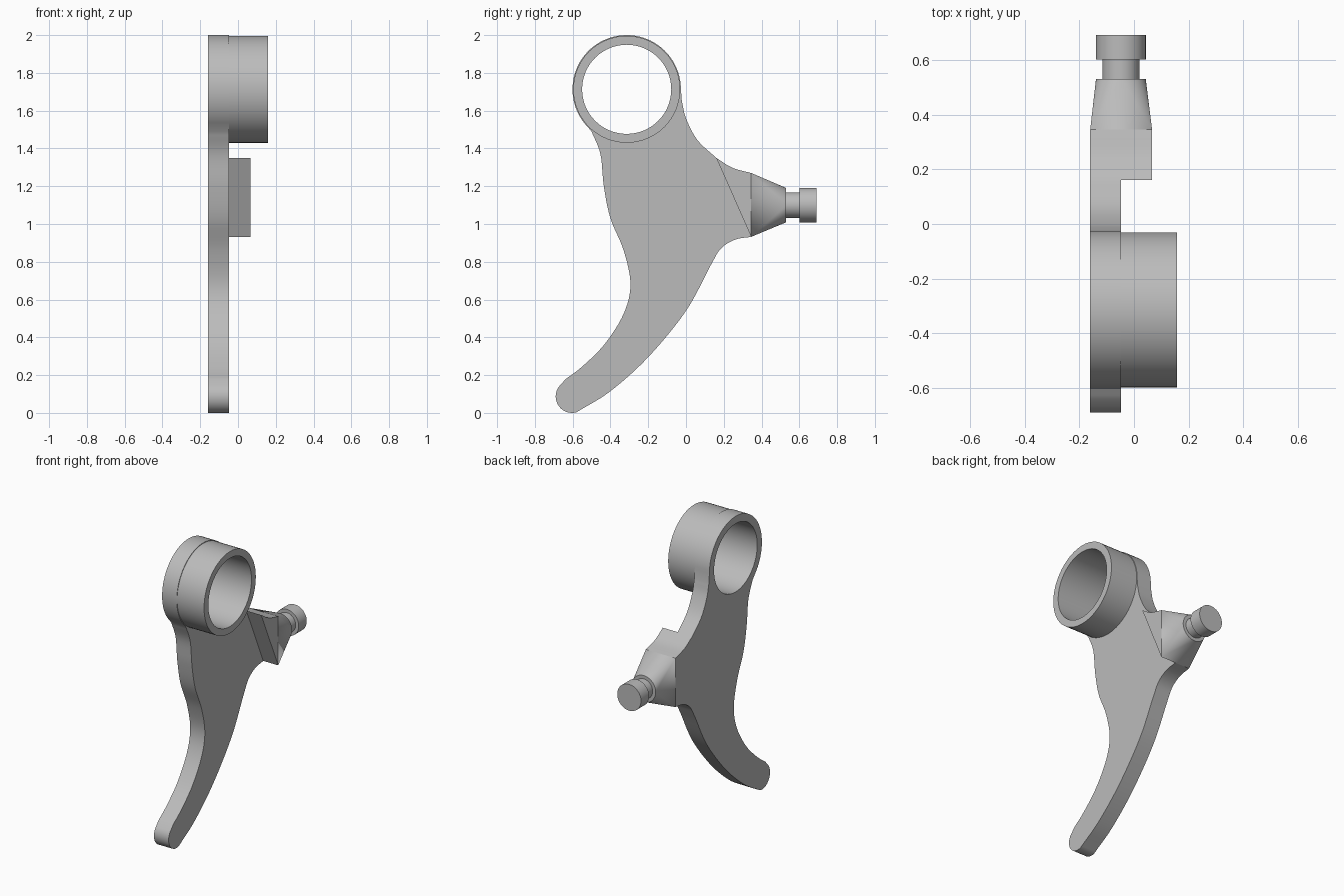
import bpy, bmesh
from math import sin, cos, pi, radians
from mathutils import Vector

cube = bpy.data.objects.get("Cube")
if cube:
    bpy.data.objects.remove(cube, do_unlink=True)

GREY = (0.5, 0.5, 0.5, 1)
metal = bpy.data.materials.new("plain grey")
metal.use_nodes = True
metal.diffuse_color = GREY
metal.node_tree.nodes["Principled BSDF"].inputs["Base Color"].default_value = GREY

BACK, FACE, BLOCK, RIM = -0.16, -0.048, 0.066, 0.158   # x levels
HUB = Vector((-0.314, 1.713))                          # ring centre in (y, z)
AXIS_X, AXIS_Z = -0.048, 1.1                           # peg axis


def finish(bm, name):
    bmesh.ops.recalc_face_normals(bm, faces=bm.faces)
    mesh = bpy.data.meshes.new(name)
    bm.to_mesh(mesh)
    bm.free()
    mesh.materials.append(metal)
    obj = bpy.data.objects.new(name, mesh)
    bpy.context.collection.objects.link(obj)
    bpy.ops.object.select_all(action="DESELECT")
    obj.select_set(True)
    bpy.context.view_layer.objects.active = obj
    bpy.ops.object.shade_smooth_by_angle(angle=radians(30))
    return obj


def arc(centre, r, start, end, n):
    angles = [radians(start + (end - start) * i / n) for i in range(n + 1)]
    return [Vector((centre[0] + r * cos(a), centre[1] + r * sin(a))) for a in angles]


def spline(points, steps=6):
    """Smooth curve through the points."""
    p = [Vector(q) for q in points]
    p = [2 * p[0] - p[1]] + p + [2 * p[-1] - p[-2]]
    out = []
    for a, b, c, d in zip(p, p[1:], p[2:], p[3:]):
        for i in range(steps):
            t = i / steps
            out.append(0.5 * (2 * b + (c - a) * t + (2 * a - 5 * b + 4 * c - d) * t**2
                              + (3 * b - a - 3 * c + d) * t**3))
    return out + [p[-2]]


def slab(name, loops, x0, x1):
    """Extrude side-view outlines (later loops are holes) along x."""
    bm = bmesh.new()
    for loop in loops:
        vs = [bm.verts.new((x0, p[0], p[1])) for p in loop]
        for a, b in zip(vs, vs[1:] + vs[:1]):
            bm.edges.new((a, b))
    bmesh.ops.triangle_fill(bm, edges=bm.edges[:], use_beauty=True)
    res = bmesh.ops.extrude_face_region(bm, geom=bm.faces[:])
    moved = [v for v in res["geom"] if isinstance(v, bmesh.types.BMVert)]
    bmesh.ops.translate(bm, verts=moved, vec=(x1 - x0, 0, 0))
    return finish(bm, name)


def lathe(name, profile, place, n=64, closed=False):
    """Turn (radius, distance) pairs about an axis given by place()."""
    bm = bmesh.new()
    rings = [[bm.verts.new(place(r * cos(2 * pi * i / n), r * sin(2 * pi * i / n), d))
              for i in range(n)] for r, d in profile]
    pairs = list(zip(rings, rings[1:]))
    if closed:
        pairs.append((rings[-1], rings[0]))
    else:
        bm.faces.new(rings[0])
        bm.faces.new(rings[-1])
    for a, b in pairs:
        for i in range(n):
            j = (i + 1) % n
            bm.faces.new((a[i], a[j], b[j], b[i]))
    return finish(bm, name)


# Lever plate outline, clockwise from the ring
shoulder = spline([(0.16, 1.35), (0.245, 1.298), (0.345, 1.27)])
outline = arc(HUB, 0.287, 218, 0, 48)
outline += spline([(-0.022, 1.65), (0.0, 1.56), (0.06, 1.445), (0.16, 1.35)])[:-1]
outline += shoulder
outline += spline([(0.345, 0.932), (0.26, 0.917), (0.185, 0.87), (0.13, 0.78),
                   (0.0, 0.54), (-0.2, 0.295), (-0.4, 0.115), (-0.565, 0.012)])
outline += arc((-0.603, 0.087), 0.087, -75, -230, 16)
outline += spline([(-0.64, 0.177), (-0.55, 0.245), (-0.43, 0.365), (-0.33, 0.525),
                   (-0.294, 0.68), (-0.33, 0.86), (-0.4, 1.03), (-0.435, 1.2),
                   (-0.453, 1.37), (-0.5, 1.49)])
slab("lever_plate", [outline, arc(HUB, 0.236, 0, 360, 64)[:-1]], BACK, FACE)

# Thickened block carrying the peg
slab("peg_block", [shoulder + [Vector((0.345, 0.932))]], FACE, BLOCK)

# Ring sleeve
lathe("ring_sleeve", [(0.283, FACE), (0.283, RIM), (0.236, RIM), (0.236, FACE)],
      lambda u, v, d: (d, HUB.x + u, HUB.y + v), closed=True)

# Taper from the rectangular block to the round peg
bm = bmesh.new()
N = 48
corners = [bm.verts.new((x, 0.345, z)) for x, z in
           ((BLOCK, 1.27), (BACK, 1.27), (BACK, 0.932), (BLOCK, 0.932))]
rim = [bm.verts.new((AXIS_X + 0.091 * cos(2 * pi * i / N), 0.53,
                     AXIS_Z + 0.091 * sin(2 * pi * i / N))) for i in range(N)]
for i in range(N):
    bm.faces.new((rim[i], rim[(i + 1) % N], corners[i * 4 // N]))
for q in range(4):
    bm.faces.new((corners[q - 1], corners[q], rim[q * N // 4]))
bm.faces.new(rim)
bm.faces.new(corners)
finish(bm, "peg_taper")

# Peg with a narrow neck and round head
lathe("peg", [(0.068, 0.5), (0.068, 0.602), (0.091, 0.602), (0.091, 0.69)],
      lambda u, v, d: (AXIS_X + u, d, AXIS_Z + v), n=48)
